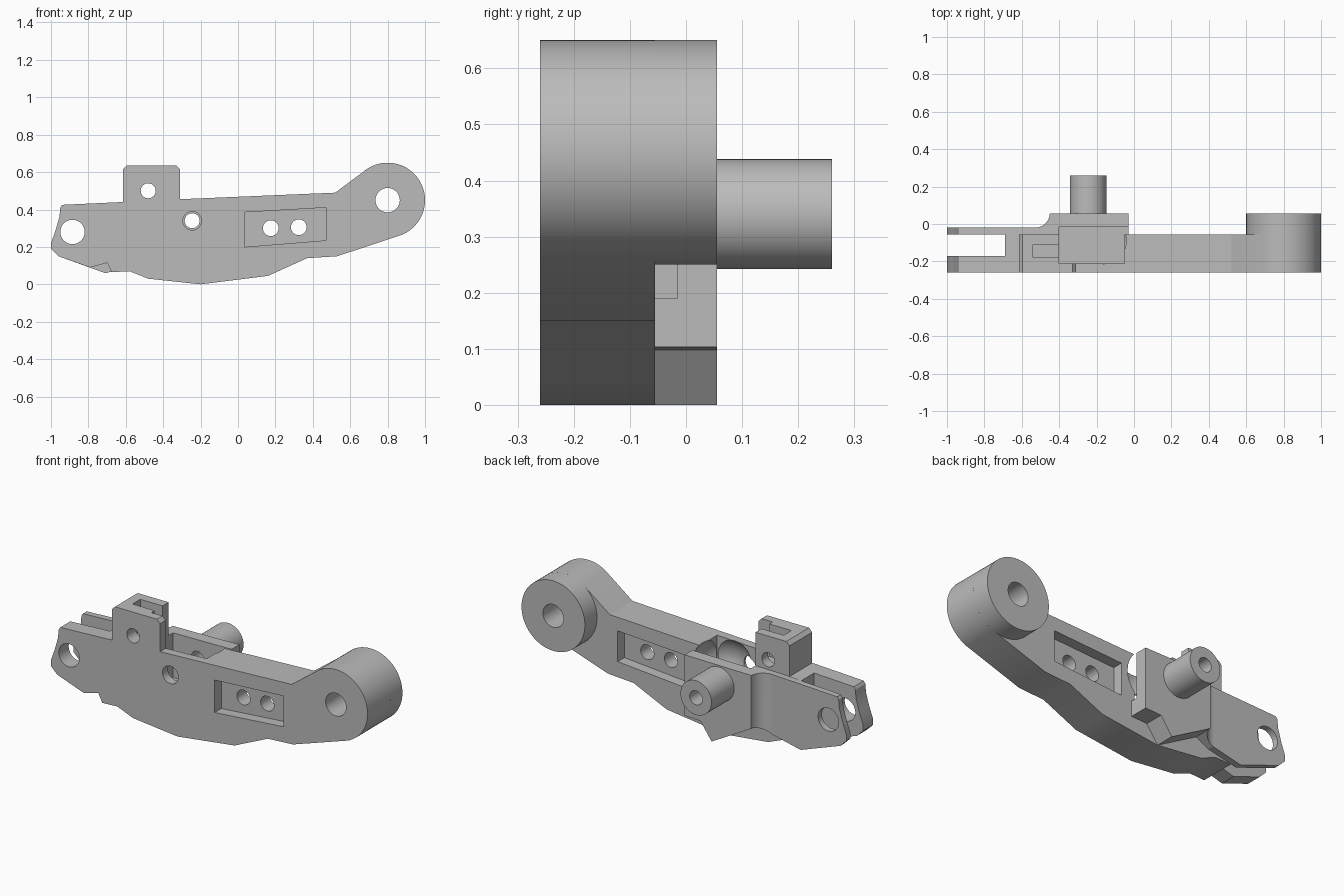
import bpy, bmesh, math
from mathutils import Vector

cube = bpy.data.objects.get("Cube")
if cube:
    bpy.data.objects.remove(cube, do_unlink=True)

grey = bpy.data.materials.new("plain grey")
grey.use_nodes = True
grey.diffuse_color = (0.5, 0.5, 0.5, 1)
grey.node_tree.nodes["Principled BSDF"].inputs["Base Color"].default_value = (0.5, 0.5, 0.5, 1)

FRONT, MID, BACK, POST_END = -0.26, -0.055, 0.055, 0.26


def arc(cx, cz, r, start, end, steps):
    """Points on an arc, angles in degrees."""
    angles = [math.radians(start + (end - start) * i / steps) for i in range(steps + 1)]
    return [(cx + r * math.cos(a), cz + r * math.sin(a)) for a in angles]


def finish(name, bm):
    bmesh.ops.recalc_face_normals(bm, faces=bm.faces)
    mesh = bpy.data.meshes.new(name)
    bm.to_mesh(mesh)
    bm.free()
    mesh.materials.append(grey)
    obj = bpy.data.objects.new(name, mesh)
    bpy.context.collection.objects.link(obj)
    return obj


def slab(name, profile, y0, y1):
    """Extrude an x-z profile from y0 to y1."""
    bm = bmesh.new()
    face = bm.faces.new([bm.verts.new((x, y0, z)) for x, z in profile])
    out = bmesh.ops.extrude_face_region(bm, geom=[face])
    verts = [v for v in out["geom"] if isinstance(v, bmesh.types.BMVert)]
    bmesh.ops.translate(bm, verts=verts, vec=(0, y1 - y0, 0))
    return finish(name, bm)


def rod(name, x, z, r, y0, y1):
    return slab(name, arc(x, z, r, 0, 354.375, 63), y0, y1)


def box(name, x0, x1, y0, y1, z0, z1):
    return slab(name, [(x0, z0), (x1, z0), (x1, z1), (x0, z1)], y0, y1)


def cut(obj, cutters):
    for cutter in cutters:
        cutter.hide_render = True
        cutter.hide_viewport = True
        mod = obj.modifiers.new("cut " + cutter.name, "BOOLEAN")
        mod.operation = "DIFFERENCE"
        mod.solver = "EXACT"
        mod.object = cutter
    bpy.context.view_layer.update()
    mesh = bpy.data.meshes.new_from_object(obj.evaluated_get(bpy.context.evaluated_depsgraph_get()))
    obj.modifiers.clear()
    obj.data = mesh
    for cutter in cutters:
        bpy.data.objects.remove(cutter, do_unlink=True)


# Main arm: long plate with tower, fork end and rounded head
fork_end = [(-0.94, 0.425), (-0.95, 0.41), (-0.955, 0.36), (-0.975, 0.29), (-1, 0.22), (-1, 0.19), (-0.96, 0.15)]
tower = [(-0.31, 0.455), (-0.31, 0.615), (-0.33, 0.635), (-0.595, 0.635), (-0.615, 0.615), (-0.615, 0.44)]
belly = [(-0.79, 0.09), (-0.7, 0.115), (-0.675, 0.065), (-0.58, 0.07), (-0.48, 0.03), (-0.2, 0),
         (0.16, 0.045), (0.37, 0.14), (0.53, 0.15)]
head = arc(0.8, 0.45, 0.2, -69, 123, 40)
arm = slab("arm", belly + head + [(0.52, 0.49)] + tower + fork_end, FRONT, MID)

window = [(0.035, 0.2), (0.47, 0.235), (0.47, 0.41), (0.035, 0.385)]
bm = bmesh.new()
bmesh.ops.create_uvsphere(bm, u_segments=32, v_segments=16, radius=0.16)
bmesh.ops.translate(bm, verts=bm.verts, vec=(-0.16, -0.09, 0.36))
cutters = [
    box("fork_slot", -1.1, -0.69, -0.17, 0, -0.1, 1),
    box("pocket", -0.4, -0.05, -0.21, 0, 0.19, 1),
    box("tower_slot", -0.54, -0.35, -0.18, -0.11, 0.45, 1),
    finish("scoop", bm),
    slab("front_window", window, FRONT - 0.1, FRONT + 0.06),
    slab("back_window", window, MID - 0.06, MID + 0.1),
]
for x, z, r in [(-0.885, 0.28, 0.065), (-0.48, 0.5, 0.04), (-0.245, 0.34, 0.05),
                (0.175, 0.3, 0.042), (0.325, 0.305, 0.042), (0.8, 0.45, 0.065)]:
    cutters.append(rod("arm_hole", x, z, r, -0.5, 0.5))
cut(arm, cutters)

# Rear half of the round head
boss = rod("head_boss", 0.8, 0.45, 0.2, MID, BACK)
cut(boss, [rod("boss_hole", 0.8, 0.45, 0.065, -0.5, 0.5)])

# Rear fork prong
prong = slab("rear_prong", [(-0.71, 0.06), (-0.53, 0.1), (-0.53, 0.443)] + fork_end, MID, -0.02)
cut(prong, [rod("prong_hole", -0.885, 0.28, 0.065, -0.5, 0.5)])

# Back plate, blended into the prong with a concave fillet
plate = slab("back_plate", [(-0.53, 0.1), (-0.45, 0.14), (-0.2, 0), (-0.13, 0.098), (-0.03, 0.103),
                            (-0.03, 0.45), (-0.53, 0.443)], MID, BACK)
fillet = box("fillet", -0.63, -0.45, -0.02, 0.14, -0.5, 1)
bm = bmesh.new()
bmesh.ops.create_cone(bm, cap_ends=True, segments=48, radius1=0.08, radius2=0.08, depth=3)
bmesh.ops.translate(bm, verts=bm.verts, vec=(-0.53, 0.06, 0))
bpy.data.objects.remove(fillet, do_unlink=True)
cut(plate, [finish("fillet_cutter", bm),
            box("plate_pocket", -0.4, 0.1, -0.21, -0.015, 0.19, 1),
            rod("plate_hole", -0.245, 0.34, 0.04, -0.5, 0.5)])

# Hollow pivot post
post = rod("pivot_post", -0.245, 0.34, 0.098, BACK, POST_END)
cut(post, [rod("post_hole", -0.245, 0.34, 0.04, -0.5, 0.5)])

# Smooth the round surfaces, keep the edges sharp
bpy.ops.object.select_all(action="DESELECT")
for obj in (arm, boss, prong, plate, post):
    obj.select_set(True)
bpy.context.view_layer.objects.active = arm
bpy.ops.object.shade_smooth_by_angle(angle=math.radians(25))
